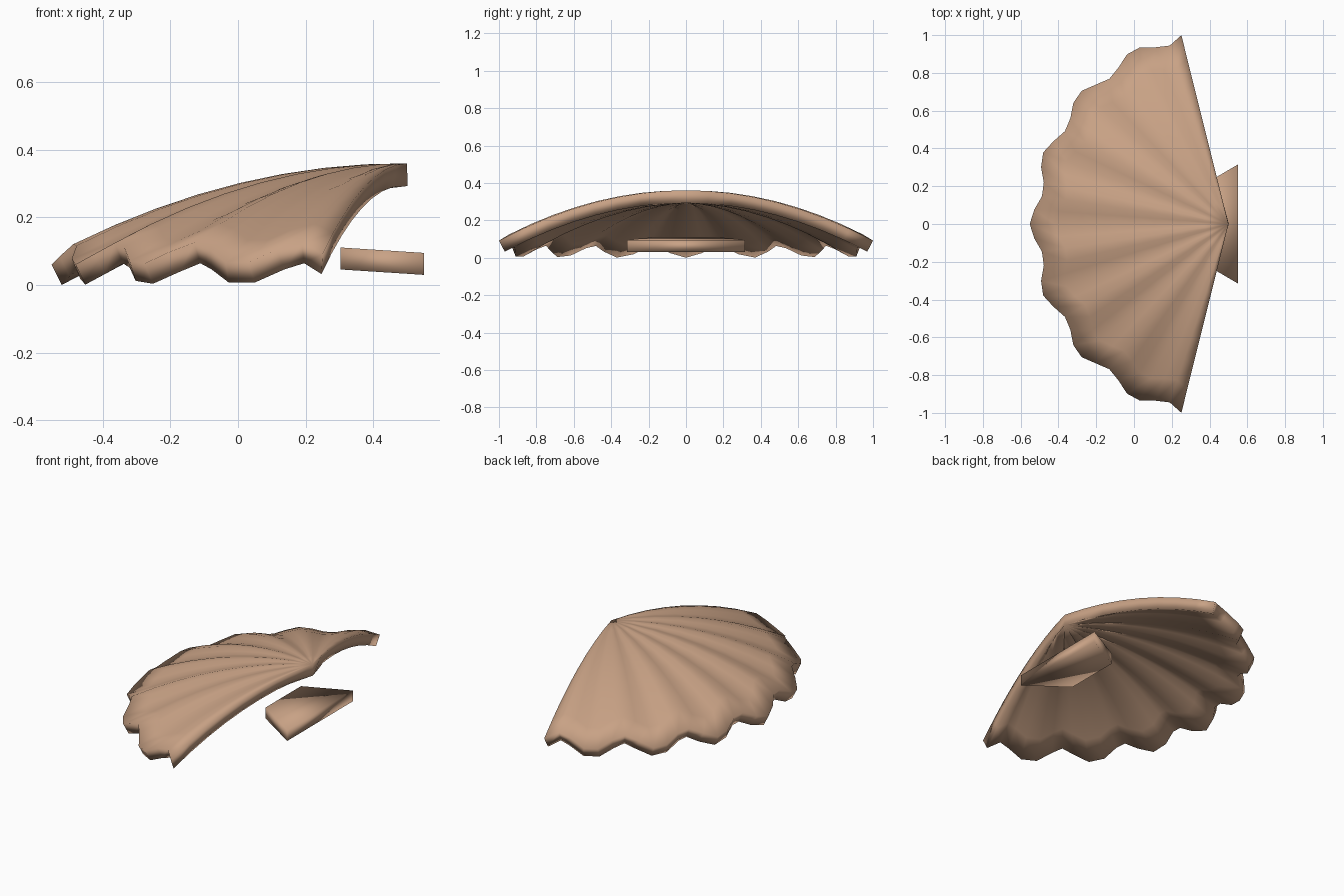
import bpy, bmesh, math

if "Cube" in bpy.data.objects:
    bpy.data.objects.remove(bpy.data.objects["Cube"])

mat = bpy.data.materials.new("warm_tan")
mat.use_nodes = True
colour = (0.58, 0.36, 0.235, 1)
mat.diffuse_color = colour
mat.node_tree.nodes["Principled BSDF"].inputs["Base Color"].default_value = colour


def finish(bm, name):
    """Turn a bmesh into a smooth-shaded, coloured object."""
    bmesh.ops.recalc_face_normals(bm, faces=bm.faces)
    if sum(f.normal.z for f in bm.faces) < -1:
        bmesh.ops.reverse_faces(bm, faces=bm.faces)
    for f in bm.faces:
        f.smooth = True
    mesh = bpy.data.meshes.new(name)
    bm.to_mesh(mesh)
    bm.free()
    mesh.materials.append(mat)
    obj = bpy.data.objects.new(name, mesh)
    bpy.context.collection.objects.link(obj)
    return obj


# Scallop fan: domed sheet radiating from the apex, fluted towards a wavy rim
SPOKES, RINGS = 36, 8
HALF_ANGLE = math.radians(76)
FLUTE = math.radians(20.4)
APEX_X, APEX_Z = 0.5, 0.36

bm = bmesh.new()
apex = bm.verts.new((APEX_X, 0, APEX_Z))
spokes = []
for i in range(SPOKES + 1):
    a = HALF_ANGLE * (2 * i / SPOKES - 1)
    wave = math.cos(math.tau * a / FLUTE)
    reach = 1.03 if i in (0, SPOKES) else 1.023 + 0.029 * wave
    spoke = [apex]
    for j in range(1, RINGS + 1):
        t = j / RINGS
        r = reach * t
        z = APEX_Z - 0.26 * (r / 1.025) ** 2 - t * (0.008 + 0.018 * wave)
        spoke.append(bm.verts.new((APEX_X - r * math.cos(a), r * math.sin(a), z)))
    spokes.append(spoke)
for s, n in zip(spokes, spokes[1:]):
    bm.faces.new((apex, s[1], n[1]))
    for j in range(1, RINGS):
        bm.faces.new((s[j], s[j + 1], n[j + 1], n[j]))
shell = finish(bm, "shell_fan")
thick = shell.modifiers.new("thickness", "SOLIDIFY")
thick.thickness = 0.067
thick.offset = -1

# Hinge: slightly tilted trapezoid block below the apex
bm = bmesh.new()
bmesh.ops.create_cube(bm, size=1)
for v in bm.verts:
    outer, top = v.co.x > 0, v.co.z > 0
    side = math.copysign(1, v.co.y)
    x = 0.55 if outer else 0.303
    z = (0.03 if outer else 0.046) + (0.065 if top else 0)
    v.co = (x, side * (0.315 if outer else 0.17), z)
finish(bm, "hinge_block")
